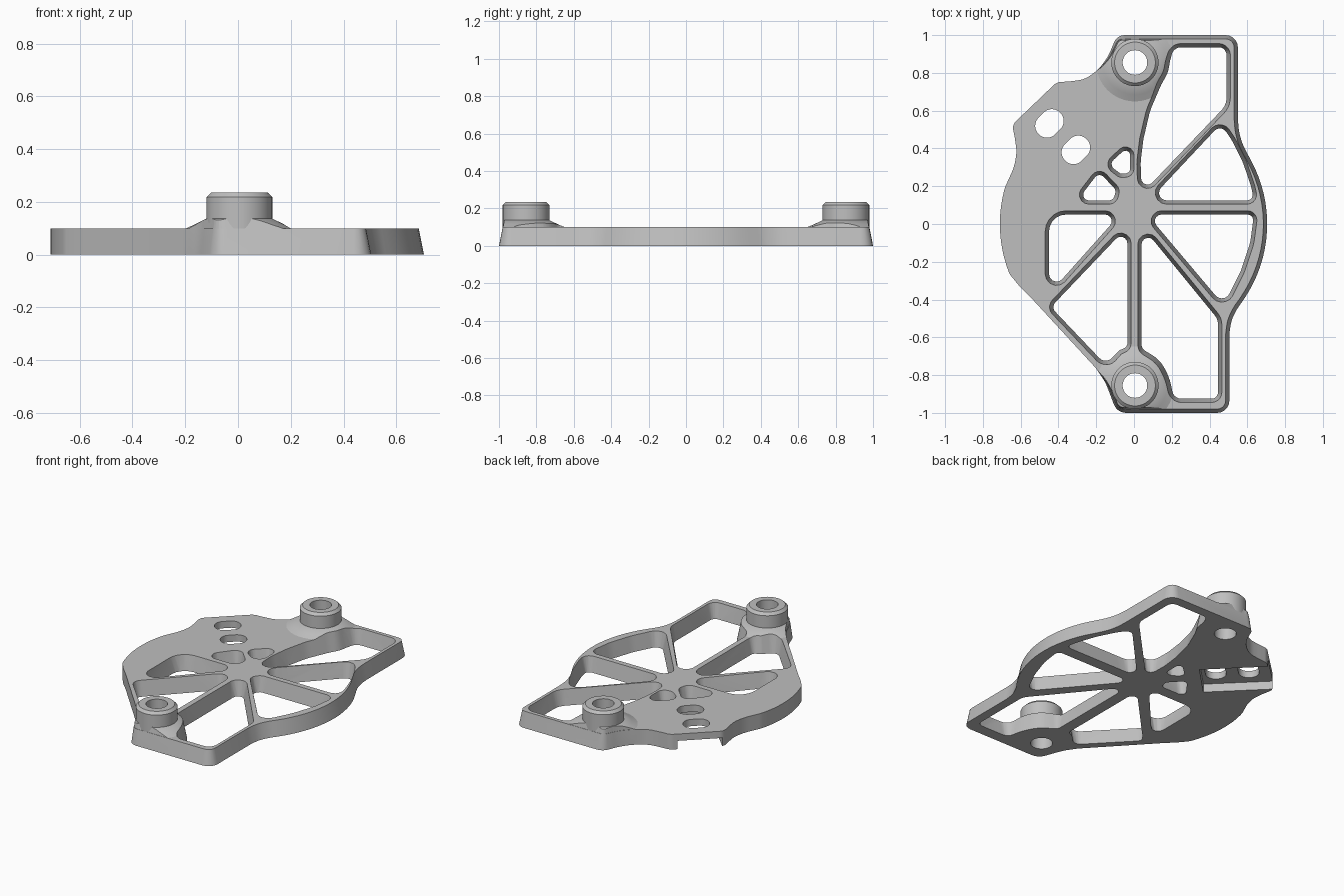
import bpy, bmesh, math
from mathutils import Vector, Matrix

old = bpy.data.objects.get("Cube")
if old:
    bpy.data.objects.remove(old, do_unlink=True)

THICK, DRAFT, BOSS_X, BOSS_Y = 0.1, 0.02, 0.005, 0.855

grey = bpy.data.materials.new("light grey")
grey.use_nodes = True
colour = (0.52, 0.52, 0.52, 1)
grey.diffuse_color = colour
grey.node_tree.nodes["Principled BSDF"].inputs["Base Color"].default_value = colour


def make_object(name, bm):
    bmesh.ops.recalc_face_normals(bm, faces=bm.faces[:])
    mesh = bpy.data.meshes.new(name)
    bm.to_mesh(mesh)
    bm.free()
    mesh.materials.append(grey)
    obj = bpy.data.objects.new(name, mesh)
    bpy.context.collection.objects.link(obj)
    return obj


def arc(radius, start, end, count=16):
    angles = [math.radians(start + (end - start) * i / count) for i in range(count + 1)]
    return [(radius * math.cos(a), radius * math.sin(a)) for a in angles]


def rounded(points, steps=5):
    """Fillet every corner; a third value in a point is its radius."""
    result = []
    for i, p in enumerate(points):
        here = Vector(p[:2])
        before = Vector(points[i - 1][:2]) - here
        after = Vector(points[(i + 1) % len(points)][:2]) - here
        half = before.angle(after) / 2
        radius = p[2] if len(p) > 2 else 0.3
        limit = 0.48 * min(before.length, after.length)
        length = min(radius / max(math.tan(half), 0.001), limit)
        if math.pi / 2 - half < 0.06:
            result.append(here)
            continue
        a, b = here + before.normalized() * length, here + after.normalized() * length
        radius = length * math.tan(half)
        centre = here + (before.normalized() + after.normalized()).normalized() * (radius / math.sin(half))
        turn = (a - centre).angle_signed(b - centre)
        for k in range(steps + 1):
            result.append(centre + Matrix.Rotation(-turn * k / steps, 2) @ (a - centre))
    return result


def grown(loop, amount):
    """Move a closed loop outward by an amount that may vary by point."""
    area = sum(loop[i - 1].cross(loop[i]) for i in range(len(loop)))
    side = 1 if area > 0 else -1
    moved = []
    for i, p in enumerate(loop):
        along = (p - loop[i - 1]).normalized() + (loop[(i + 1) % len(loop)] - p).normalized()
        along.normalize()
        moved.append(p + Vector((along.y, -along.x)) * side * amount(p))
    return moved


def prism(name, loops, low, high, slope=lambda p: 0):
    """Closed solids from outlines, sloped by an offset per plate thickness."""
    bm = bmesh.new()
    for loop in loops:
        rings = []
        for z in (low, high):
            ring = grown(loop, lambda p: slope(p) * z / THICK)
            rings.append([bm.verts.new((p.x, p.y, z)) for p in ring])
        bm.faces.new(rings[0])
        bm.faces.new(rings[1])
        for i in range(len(loop)):
            bm.faces.new((rings[0][i - 1], rings[0][i], rings[1][i], rings[1][i - 1]))
    bmesh.ops.triangulate(bm, faces=bm.faces[:])
    return make_object(name, bm)


def lathe(name, profile, x, y, count=64):
    """Turn a closed radius-height profile around an upright axis."""
    bm = bmesh.new()
    rings = []
    for i in range(count):
        a = math.tau * i / count
        rings.append([bm.verts.new((x + r * math.cos(a), y + r * math.sin(a), z)) for r, z in profile])
    for i in range(count):
        for k in range(len(profile)):
            bm.faces.new((rings[i - 1][k], rings[i][k], rings[i][k - 1], rings[i - 1][k - 1]))
    return make_object(name, bm)


def combine(target, tool, operation):
    mod = target.modifiers.new("combine", "BOOLEAN")
    mod.operation, mod.solver, mod.object = operation, "EXACT", tool
    bpy.context.view_layer.objects.active = target
    bpy.ops.object.modifier_apply(modifier=mod.name)
    bpy.data.objects.remove(tool, do_unlink=True)


# Outer outline, counter-clockwise from the lower right
outline = rounded(
    arc(0.705, -35, 29)
    + [(0.575, 0.42), (0.555, 0.49), (0.55, 0.56), (0.55, 1, 0.065),
       (-0.09, 1, 0.06), (-0.135, 0.89), (-0.185, 0.82), (-0.26, 0.765),
       (-0.34, 0.755), (-0.41, 0.75, 0.06), (-0.645, 0.525, 0.05),
       (-0.63, 0.45), (-0.62, 0.38), (-0.635, 0.3)]
    + arc(0.71, 164, 202)
    + [(-0.61, -0.325), (-0.55, -0.385), (-0.2, -0.765), (-0.15, -0.84),
       (-0.09, -1, 0.07), (0.505, -1, 0.065), (0.505, -0.58),
       (0.515, -0.51), (0.545, -0.45)])


def outer_slope(p):
    return -DRAFT * min(max((p.x + 0.2) / 0.15, 0), 1)


# Openings between the spokes, wider at the top
upper_right = [(0.21, 0.935, 0.07), (0.49, 0.935, 0.04), (0.49, 0.63, 0.1), (0.04, 0.16, 0.045),
               (0.035, 0.33), (0.05, 0.45), (0.085, 0.6), (0.145, 0.74), (0.18, 0.8), (0.19, 0.86)]
right_upper = [(0.46, 0.53, 0.04), (0.52, 0.44), (0.575, 0.33), (0.62, 0.2),
               (0.635, 0.125, 0.03), (0.08, 0.125, 0.04)]
right_lower = [(0.07, 0.05, 0.035), (0.635, 0.05, 0.03), (0.615, -0.1), (0.565, -0.25),
               (0.475, -0.43, 0.045)]
lower_right = [(0.04, -0.01, 0.035), (0.445, -0.505, 0.08), (0.445, -0.925, 0.035),
               (0.21, -0.925, 0.05), (0.19, -0.82), (0.14, -0.72), (0.04, -0.66, 0.04)]
lower_left = [(-0.035, -0.015, 0.035), (-0.035, -0.65, 0.03), (-0.08, -0.67, 0.05),
              (-0.15, -0.745, 0.05), (-0.44, -0.44, 0.035)]
left_side = [(-0.45, 0.05, 0.09), (-0.075, 0.05, 0.035), (-0.45, -0.37, 0.04)]
small_left = [(-0.185, 0.275, 0.03), (-0.095, 0.18, 0.03), (-0.11, 0.125, 0.03), (-0.3, 0.125, 0.03)]
small_top = [(-0.02, 0.42, 0.025), (-0.02, 0.27, 0.03), (-0.07, 0.265, 0.03), (-0.135, 0.315, 0.03)]
windows = [rounded(w) for w in (upper_right, right_upper, right_lower, lower_right,
                                lower_left, left_side, small_left, small_top)]
bores = [[Vector((BOSS_X + x, y + dy)) for x, dy in arc(0.066, 0, 354, 59)]
         for y in (BOSS_Y, -BOSS_Y)]


def diagonal_box(u0, u1, v0, v1, radius):
    """Rounded box with u running out to the back left and v across."""
    s = math.sqrt(0.5)
    corners = ((u0, v0), (u1, v0), (u1, v1), (u0, v1))
    return rounded([((v - u) * s, (v + u) * s, radius) for u, v in corners], 8)


# Plate with windows, bores, an open channel underneath and two slots through it
plate = prism("plate", [outline], 0, THICK, outer_slope)
combine(plate, prism("windows", windows, -0.02, 0.145, lambda p: DRAFT), "DIFFERENCE")
combine(plate, prism("bores", bores, -0.05, 0.3), "DIFFERENCE")
channel = diagonal_box(0.41, 1.1, -0.075, 0.195, 0.005)
combine(plate, prism("channel", [channel], -0.05, 0.055), "DIFFERENCE")
slots = [diagonal_box(u - 0.062, u + 0.062, -0.02, 0.14, 0.06) for u in (0.495, 0.693)]
combine(plate, prism("slots", slots, -0.05, 0.2), "DIFFERENCE")

# Sloped collars and hollow bosses with a chamfered rim
parts = [plate]
trim_line = grown(outline, lambda p: -0.002)
for side, y in (("back", BOSS_Y), ("front", -BOSS_Y)):
    collar = lathe(side + "_collar", [(0.066, 0.09), (0.23, 0.09), (0.17, 0.115),
                                      (0.125, 0.137), (0.066, 0.137)], BOSS_X, y)
    combine(collar, prism("trim", [trim_line], 0, 0.15, outer_slope), "INTERSECT")
    combine(collar, prism("windows", windows, -0.02, 0.145, lambda p: DRAFT), "DIFFERENCE")
    boss = lathe(side + "_boss", [(0.065, 0.095), (0.125, 0.095), (0.125, 0.218),
                                  (0.108, 0.235), (0.065, 0.235)], BOSS_X, y)
    parts += [collar, boss]

bpy.ops.object.select_all(action="DESELECT")
for part in parts:
    part.select_set(True)
bpy.context.view_layer.objects.active = plate
bpy.ops.object.shade_smooth_by_angle(angle=math.radians(30))
